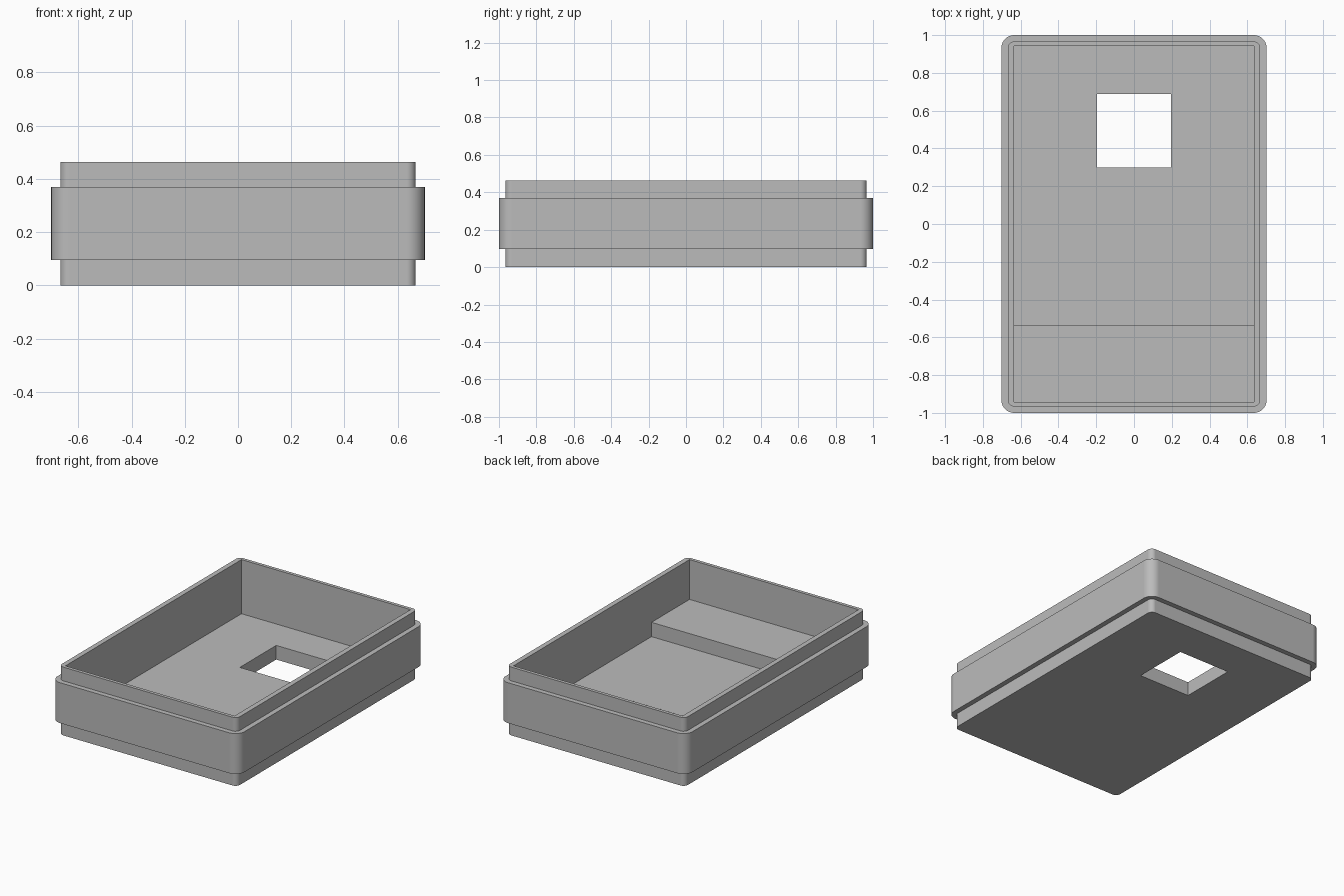
import bpy, bmesh, math

cube = bpy.data.objects.get("Cube")
if cube:
    bpy.data.objects.remove(cube, do_unlink=True)

GREY = (0.5, 0.5, 0.5, 1.0)
mat = bpy.data.materials.new("matte grey")
mat.use_nodes = True
mat.diffuse_color = GREY
mat.node_tree.nodes["Principled BSDF"].inputs["Base Color"].default_value = GREY

# Main sizes
HALF_X, HALF_Y, RADIUS = 0.702, 1.0, 0.068
LIP = 0.034                     # inset of the foot and rim from the band
FLOOR, LEDGE = 0.096, 0.193     # inside floor heights
BAND_TOP, TOP = 0.37, 0.463
CAVITY_X, CAVITY_Y = 0.634, 0.943
LEDGE_Y = -0.536


def rounded_outline(inset, segments=10):
    """Points of a rounded rectangle, inset from the band outline."""
    r = RADIUS - inset
    cx, cy = HALF_X - RADIUS, HALF_Y - RADIUS
    points = []
    for quarter, (sx, sy) in enumerate([(1, 1), (-1, 1), (-1, -1), (1, -1)]):
        for i in range(segments + 1):
            a = math.pi / 2 * (quarter + i / segments)
            points.append((sx * cx + r * math.cos(a), sy * cy + r * math.sin(a)))
    return points


def make_object(name, bm):
    bmesh.ops.recalc_face_normals(bm, faces=bm.faces)
    mesh = bpy.data.meshes.new(name)
    bm.to_mesh(mesh)
    bm.free()
    obj = bpy.data.objects.new(name, mesh)
    bpy.context.collection.objects.link(obj)
    mesh.materials.append(mat)
    return obj


def prism(name, profile, direction):
    """Extrude a closed 3D profile along a direction."""
    bm = bmesh.new()
    face = bm.faces.new([bm.verts.new(p) for p in profile])
    ext = bmesh.ops.extrude_face_region(bm, geom=[face])
    verts = [g for g in ext["geom"] if isinstance(g, bmesh.types.BMVert)]
    bmesh.ops.translate(bm, verts=verts, vec=direction)
    return make_object(name, bm)


def cut(obj, cutter):
    cutter.hide_render = True
    mod = obj.modifiers.new("cut", "BOOLEAN")
    mod.operation, mod.solver, mod.object = "DIFFERENCE", "EXACT", cutter
    bpy.ops.object.modifier_apply(modifier=mod.name)
    bpy.data.objects.remove(cutter, do_unlink=True)


# Outer body: foot, wide band and rim lofted through stacked outlines
bm = bmesh.new()
levels = [(0, LIP), (FLOOR, LIP), (FLOOR, 0), (BAND_TOP, 0), (BAND_TOP, LIP), (TOP, LIP)]
rings = [[bm.verts.new((x, y, z)) for x, y in rounded_outline(inset)] for z, inset in levels]
for low, high in zip(rings, rings[1:]):
    for i in range(len(low)):
        j = (i + 1) % len(low)
        bm.faces.new((low[i], low[j], high[j], high[i]))
bm.faces.new(rings[0])
bm.faces.new(rings[-1])
tray = make_object("tray_body", bm)

bpy.ops.object.select_all(action="DESELECT")
bpy.context.view_layer.objects.active = tray
tray.select_set(True)

# Cavity with a raised ledge at the front
side = [(CAVITY_Y, FLOOR), (CAVITY_Y, 1), (-CAVITY_Y, 1),
        (-CAVITY_Y, LEDGE), (LEDGE_Y, LEDGE), (LEDGE_Y, FLOOR)]
cut(tray, prism("cavity_cutter", [(-CAVITY_X, y, z) for y, z in side], (2 * CAVITY_X, 0, 0)))

# Square opening through the floor
hx, y0, y1 = 0.195, 0.298, 0.688
corners = [(-hx, y0), (hx, y0), (hx, y1), (-hx, y1)]
cut(tray, prism("opening_cutter", [(x, y, -0.5) for x, y in corners], (0, 0, 0.8)))

# Smooth corners, crisp edges, flat walls
bpy.ops.object.shade_smooth_by_angle(angle=math.radians(30))
weighted = tray.modifiers.new("flat_walls", "WEIGHTED_NORMAL")
weighted.keep_sharp = True
